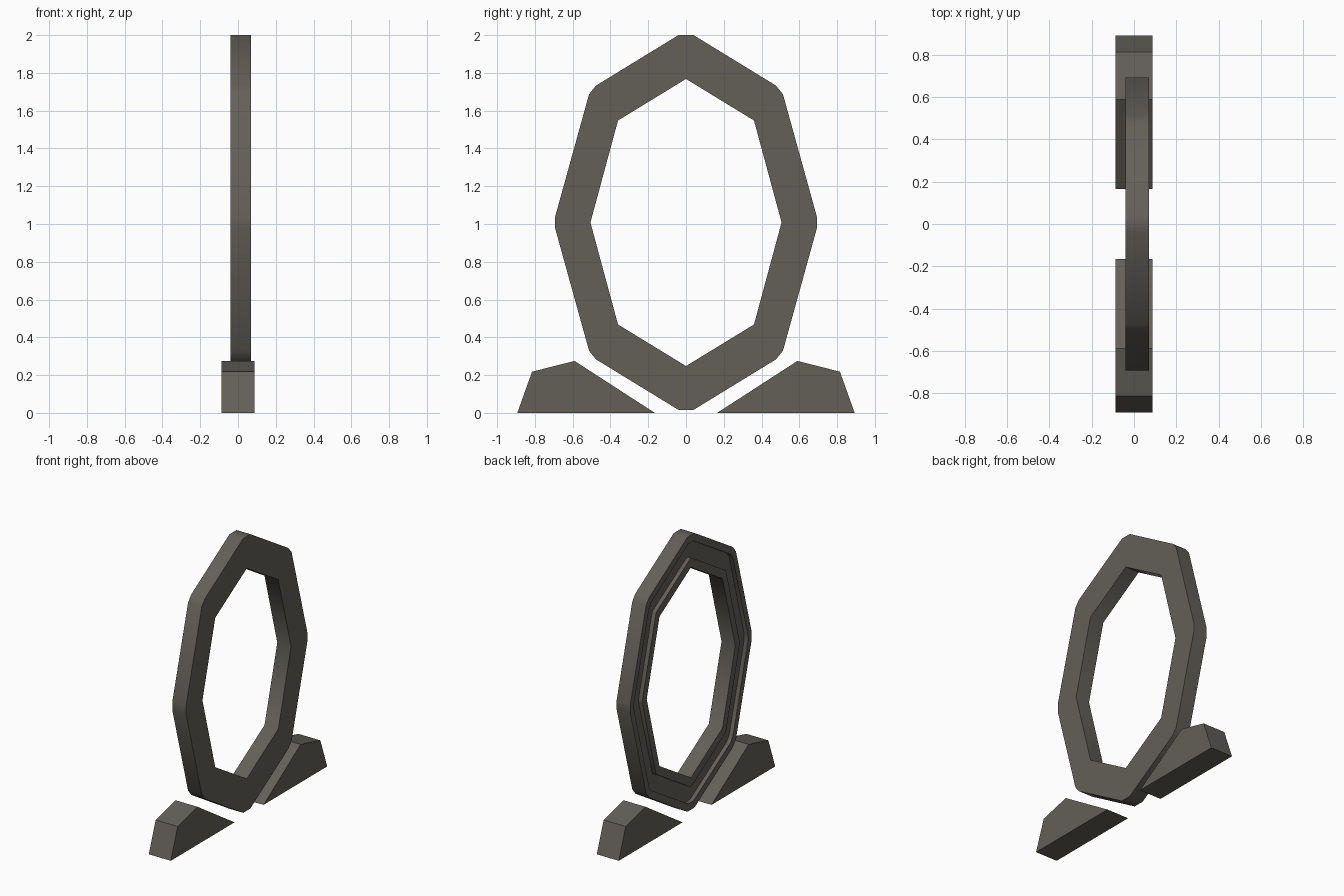
import bpy, bmesh

if "Cube" in bpy.data.objects:
    bpy.data.objects.remove(bpy.data.objects["Cube"])

stone = bpy.data.materials.new("dark warm grey")
stone.diffuse_color = (0.125, 0.117, 0.099, 1)
stone.use_nodes = True
stone.node_tree.nodes["Principled BSDF"].inputs["Base Color"].default_value = stone.diffuse_color
CENTRE_Z = 1.008


def finish(name, bm):
    bmesh.ops.remove_doubles(bm, verts=bm.verts, dist=0.0005)
    bmesh.ops.recalc_face_normals(bm, faces=bm.faces)
    mesh = bpy.data.meshes.new(name)
    bm.to_mesh(mesh)
    bm.free()
    mesh.materials.append(stone)
    ob = bpy.data.objects.new(name, mesh)
    bpy.context.collection.objects.link(ob)
    return ob


def full_loop(quarter):
    """Mirror a top-to-side quarter outline into a closed loop."""
    half = quarter + [(y, -z) for y, z in reversed(quarter)]
    return half + [(-y, z) for y, z in reversed(half)]


# Ring: outer outline with clipped corners, inner outline with sharp ones
outer = full_loop([(0.04, 0.992), (0.476, 0.725), (0.513, 0.68), (0.693, 0.03)])
inner = full_loop([(0, 0.76), (0.36, 0.54), (0.36, 0.54), (0.506, 0)])

# Cross-section (0 = inner edge, 1 = outer edge; x), with a channel on the -x side
section = [(0, 0.07), (1, 0.07), (1, -0.04), (0.77, -0.04), (0.77, -0.01),
           (0.27, -0.01), (0.27, -0.04), (0, -0.04)]
bm = bmesh.new()
loops = []
for t, x in section:
    loops.append([bm.verts.new((x, a[0] + (b[0] - a[0]) * t,
                                CENTRE_Z + a[1] + (b[1] - a[1]) * t))
                  for a, b in zip(inner, outer)])
n = len(outer)
for k, loop in enumerate(loops):
    nxt = loops[(k + 1) % len(loops)]
    for i in range(n):
        j = (i + 1) % n
        bm.faces.new((loop[i], loop[j], nxt[j], nxt[i]))
ring = finish("ring_frame", bm)
bpy.context.view_layer.objects.active = ring
ring.select_set(True)
bpy.ops.object.shade_smooth_by_angle(angle=0.87)
ring.select_set(False)

# Feet: wedge blocks either side of the ring
for side, name in ((1, "back_foot"), (-1, "front_foot")):
    bm = bmesh.new()
    profile = [(0.165, 0), (0.59, 0.275), (0.815, 0.218), (0.893, 0)]
    face = bm.faces.new([bm.verts.new((-0.088, side * y, z)) for y, z in profile])
    ext = bmesh.ops.extrude_face_region(bm, geom=[face], use_keep_orig=True)
    verts = [g for g in ext["geom"] if isinstance(g, bmesh.types.BMVert)]
    bmesh.ops.translate(bm, verts=verts, vec=(0.176, 0, 0))
    finish(name, bm)
